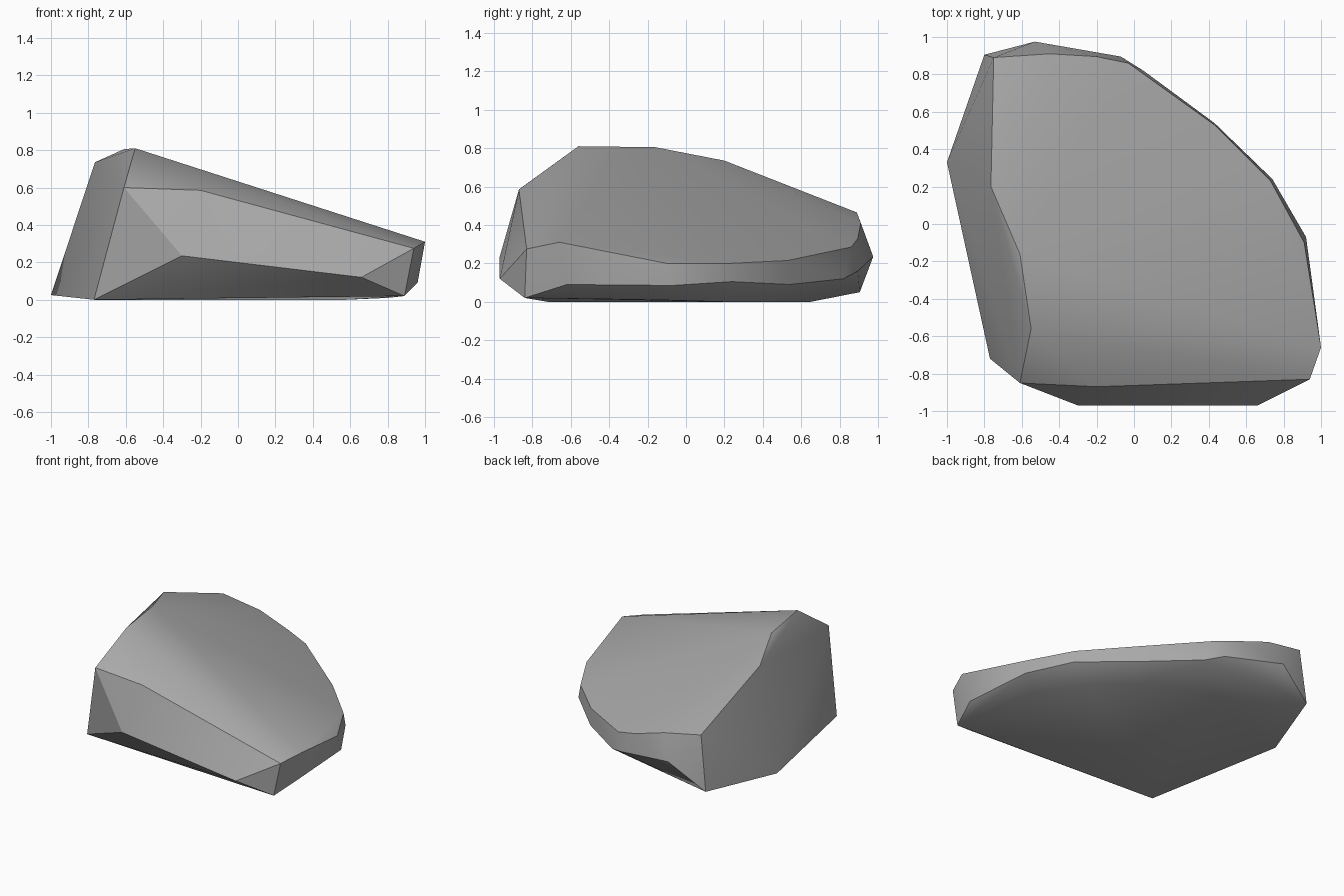
import bpy
import bmesh
import math

default_cube = bpy.data.objects.get("Cube")
if default_cube:
    bpy.data.objects.remove(default_cube, do_unlink=True)


def make_material(name, color):
    material = bpy.data.materials.new(name)
    material.use_nodes = True
    material.diffuse_color = color
    shader = next(n for n in material.node_tree.nodes if n.type == "BSDF_PRINCIPLED")
    shader.inputs["Base Color"].default_value = color
    shader.inputs["Roughness"].default_value = 0.9
    return material


def make_hull(name, outlines, material, smooth_angle):
    """Wrap a convex, faceted skin around a set of outlines."""
    bm = bmesh.new()
    for outline in outlines:
        for point in outline:
            bm.verts.new(point)
    hull = bmesh.ops.convex_hull(bm, input=bm.verts[:], use_existing_faces=False)
    unused = {g for g in hull["geom_interior"] + hull["geom_unused"]
              if isinstance(g, bmesh.types.BMVert)}
    bmesh.ops.delete(bm, geom=list(unused), context="VERTS")
    bmesh.ops.recalc_face_normals(bm, faces=bm.faces[:])
    mesh = bpy.data.meshes.new(name)
    bm.to_mesh(mesh)
    bm.free()
    mesh.materials.append(material)
    rock = bpy.data.objects.new(name, mesh)
    bpy.context.collection.objects.link(rock)
    bpy.ops.object.select_all(action="DESELECT")
    rock.select_set(True)
    bpy.context.view_layer.objects.active = rock
    bpy.ops.object.shade_smooth_by_angle(angle=smooth_angle)
    return rock


# High ridge along the steep side
ridge = [(-.61, -.85, .6), (-.55, -.56, .81), (-.61, -.16, .805),
         (-.765, .2, .735), (-.75, .89, .465)]

# Front face, from the steep corner to the low tip
front = [(-.2, -.87, .585), (-.3, -.97, .235), (.66, -.97, .12),
         (.94, -.83, .275), (1, -.66, .31)]

# Rounded rim where the sloping top meets the back side
rim = [(.91, -.1, .2), (.73, .23, .2), (.43, .53, .215),
       (-.03, .86, .285), (-.2, .895, .33), (-.45, .91, .41)]

# Widest line, just under the rim
waist = [(.96, -.62, .09), (.92, -.07, .085), (.74, .24, .105), (.43, .54, .09),
         (.05, .82, .12), (-.07, .895, .16), (-.53, .975, .235)]

# Underside, nearly flat on the ground
base = [(.89, -.84, .02), (-.77, -.72, 0), (-1, .33, .025), (-.8, .905, .05),
        (.8, -.15, .01), (.58, .2, 0), (.3, .45, 0), (-.15, .65, 0)]

stone = make_material("stone grey", (.4, .4, .4, 1))
make_hull("rock", [ridge, front, rim, waist, base], stone, math.radians(30))
